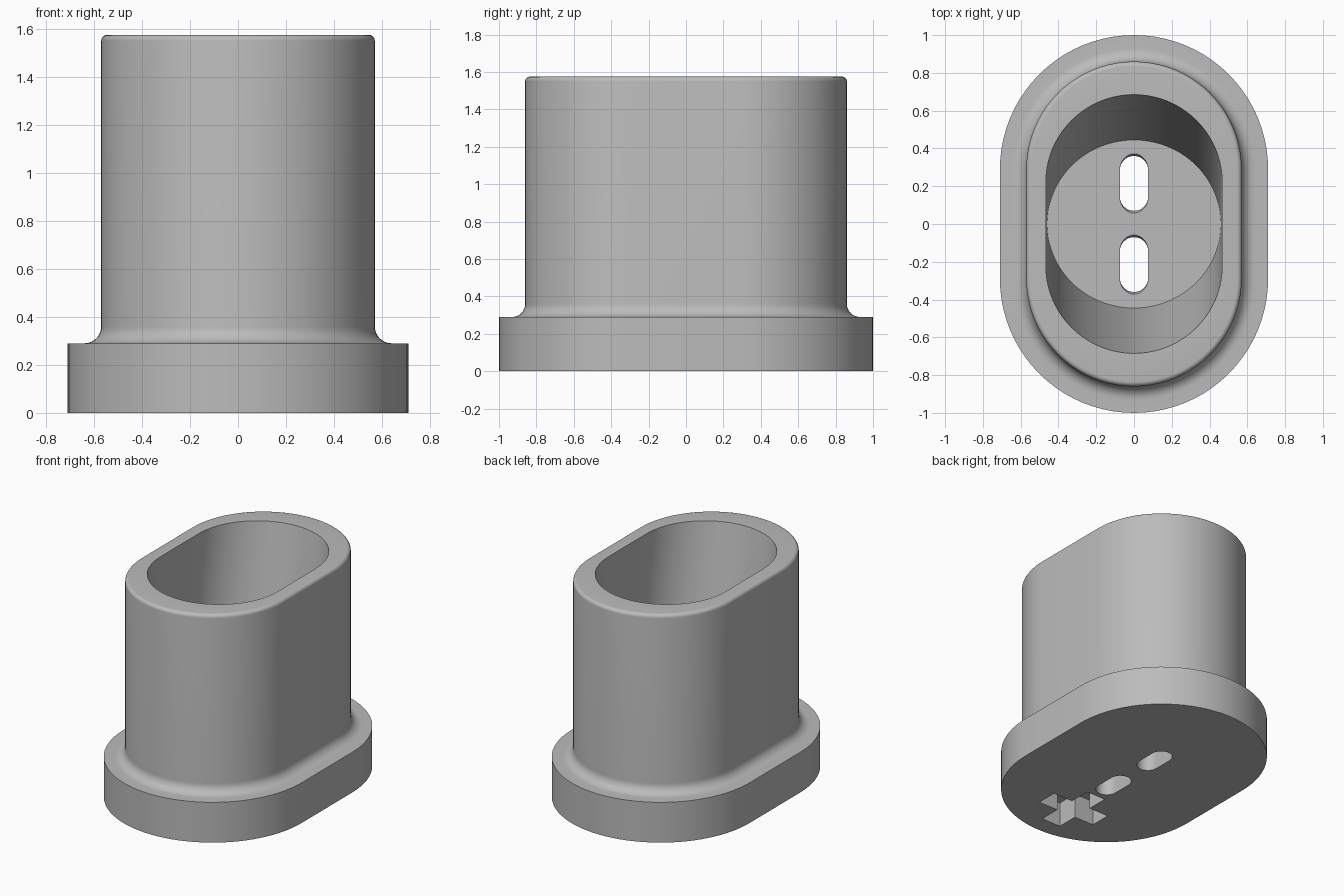
import bpy, bmesh
from math import sin, cos, pi

cube = bpy.data.objects.get("Cube")
if cube:
    bpy.data.objects.remove(cube)

grey = bpy.data.materials.new("plain grey")
grey.use_nodes = True
GREY = (0.5, 0.5, 0.5, 1)
grey.diffuse_color = GREY
grey.node_tree.nodes["Principled BSDF"].inputs["Base Color"].default_value = GREY

ARC = 40  # segments per rounded end


def stadium(rx, ry, half_straight, z):
    """Oblong ring: two half ellipses joined by straight sides along y."""
    points = []
    for side in (1, -1):
        for i in range(ARC + 1):
            a = pi * i / ARC
            points.append((side * rx * cos(a), side * (ry * sin(a) + half_straight), z))
    return points


def loft(name, rings):
    """Skin a stack of equal rings and cap both ends."""
    bm = bmesh.new()
    loops = [[bm.verts.new(p) for p in ring] for ring in rings]
    for low, high in zip(loops, loops[1:]):
        n = len(low)
        for i in range(n):
            j = (i + 1) % n
            bm.faces.new((low[i], low[j], high[j], high[i]))
    bm.faces.new(loops[0][::-1])
    bm.faces.new(loops[-1])
    bmesh.ops.remove_doubles(bm, verts=bm.verts, dist=1e-5)
    bmesh.ops.recalc_face_normals(bm, faces=bm.faces)
    mesh = bpy.data.meshes.new(name)
    bm.to_mesh(mesh)
    bm.free()
    mesh.materials.append(grey)
    obj = bpy.data.objects.new(name, mesh)
    bpy.context.collection.objects.link(obj)
    return obj


# Outer profile: flange, concave fillet, wall, rounded rim
BASE_TOP, TOP = 0.29, 1.575
FILLET, ROUND, WALL = 0.07, 0.025, 0.57
profile = [(0.71, 0), (0.71, BASE_TOP)]
for i in range(9):
    a = pi / 2 * i / 8
    profile.append((WALL + FILLET * (1 - sin(a)), BASE_TOP + FILLET * (1 - cos(a))))
for i in range(7):
    a = pi / 2 * i / 6
    profile.append((WALL - ROUND * (1 - cos(a)), TOP - ROUND * (1 - sin(a))))
rings = [stadium(r, r, 0.29, z) for r, z in profile]

# Socket: oblong mouth narrowing to a round floor
STEPS = 12
for i in range(STEPS + 1):
    t = i / STEPS
    rings.append(stadium(0.467 - 0.007 * t, 0.465 - 0.02 * t, 0.22 * (1 - t),
                         TOP + (BASE_TOP - TOP) * t))
body = loft("socket_body", rings)

# Cutters: two through slots, flared at the floor, and a cross recess below
cutters = []
for name, y in (("front_slot_cutter", -0.215), ("back_slot_cutter", 0.215)):
    slot = loft(name, [stadium(0.075, ry, 0.07, z) for ry, z in
                       ((0.075, -0.1), (0.075, 0.26), (0.087, 0.291), (0.087, 0.4))])
    slot.location.y = y
    cutters.append(slot)

ARM, HALF, DEPTH = 0.235, 0.077, 0.18
quarter = [(ARM, -HALF), (ARM, HALF), (HALF, HALF)]
outline = []
for k in range(4):
    outline += quarter
    quarter = [(-y, x) for x, y in quarter]
cross = loft("cross_cutter", [[(x, y, z) for x, y in outline] for z in (-0.1, DEPTH)])
cross.location.y = -0.635
cutters.append(cross)

bpy.ops.object.select_all(action="DESELECT")
body.select_set(True)
bpy.context.view_layer.objects.active = body
for cutter in cutters:
    cutter.hide_render = True
    cut = body.modifiers.new(cutter.name, "BOOLEAN")
    cut.operation = "DIFFERENCE"
    cut.solver = "EXACT"
    cut.object = cutter
    bpy.ops.object.modifier_apply(modifier=cut.name)
for cutter in cutters:
    bpy.data.objects.remove(cutter)

bpy.ops.object.shade_smooth_by_angle(angle=pi / 6)
